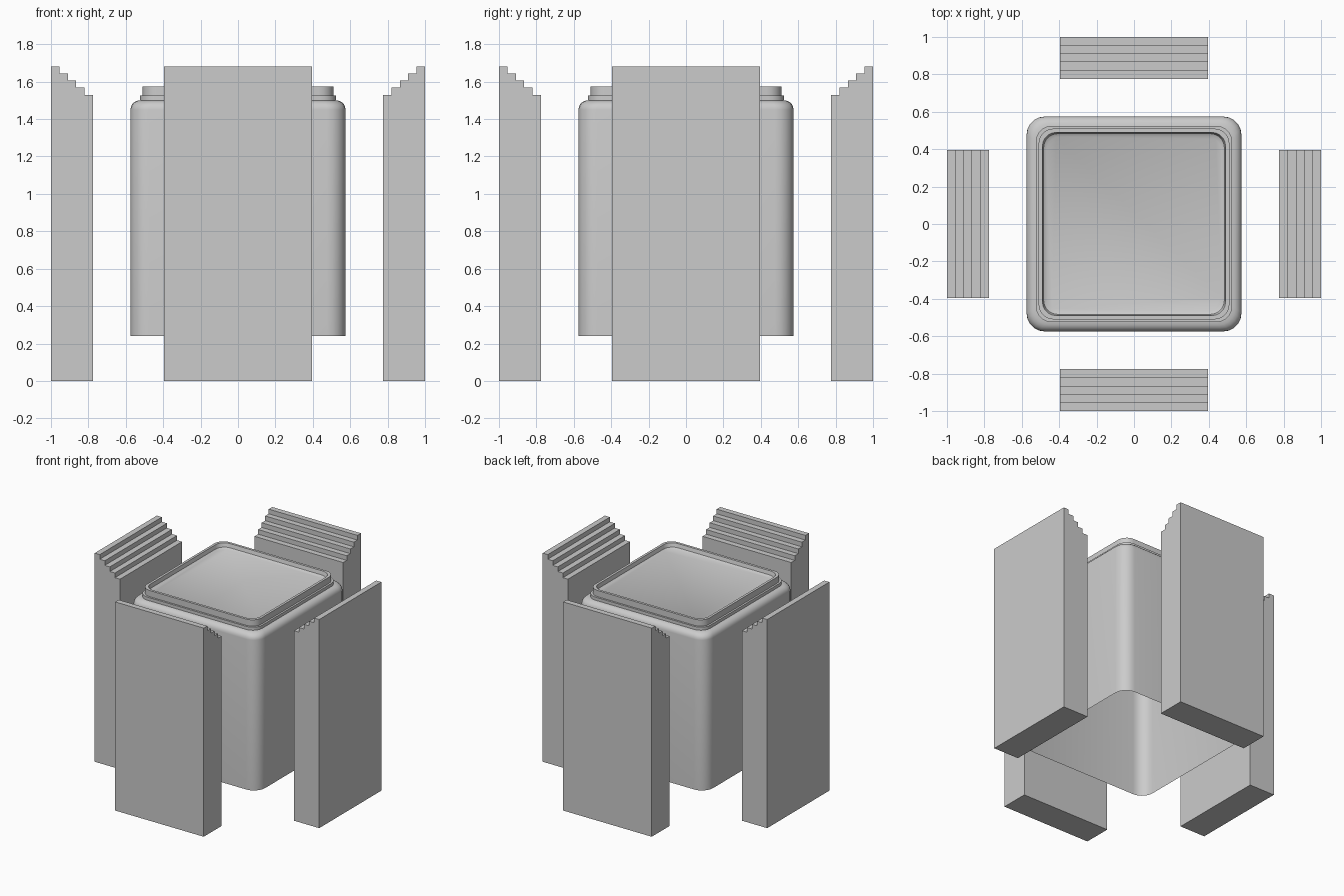
import bpy, bmesh, math
from mathutils import Matrix

if "Cube" in bpy.data.objects:
    bpy.data.objects.remove(bpy.data.objects["Cube"])


def finish(bm, name):
    mesh = bpy.data.meshes.new(name)
    bm.to_mesh(mesh)
    bm.free()
    obj = bpy.data.objects.new(name, mesh)
    bpy.context.collection.objects.link(obj)
    return obj


def rounded_square(half, radius, z, segments=5):
    pts = []
    for q in range(4):
        for i in range(segments + 1):
            a = math.pi / 2 * (q + i / segments)
            mid = math.pi / 2 * (q + 0.5)
            cx = math.copysign(half - radius, math.cos(mid))
            cy = math.copysign(half - radius, math.sin(mid))
            pts.append((cx + radius * math.cos(a), cy + radius * math.sin(a), z))
    return pts


# Central pillar: open-bottomed shell with rounded shoulder, lip and recessed top
HALF, RADIUS, SHOULDER = 0.575, 0.10, 0.05
profile = [(HALF, RADIUS, 0.24)]
for i in range(6):
    a = math.pi / 2 * i / 5
    inset = SHOULDER * (1 - math.cos(a))
    profile.append((HALF - inset, RADIUS - inset * 0.3, 1.45 + SHOULDER * math.sin(a)))
profile += [(0.525, 0.085, 1.525), (0.51, 0.08, 1.525), (0.51, 0.08, 1.575),
            (0.49, 0.075, 1.575), (0.483, 0.075, 1.545), (0.468, 0.075, 1.535)]

bm = bmesh.new()
rings = [[bm.verts.new(p) for p in rounded_square(*row)] for row in profile]
for low, high in zip(rings, rings[1:]):
    for i in range(len(low)):
        j = (i + 1) % len(low)
        bm.faces.new((low[i], low[j], high[j], high[i]))
bm.faces.new(rings[-1])
pillar = finish(bm, "central_pillar")
bpy.context.view_layer.objects.active = pillar
pillar.select_set(True)
bpy.ops.object.shade_smooth_by_angle(angle=math.radians(35))


# Four side slabs: stepped profile extruded across the width
def slab(name, angle):
    steps, inner, outer, low, high = 5, 0.775, 1.0, 1.53, 1.68
    outline = [(outer, 0), (inner, 0)][::-1]
    for i in reversed(range(steps)):
        z = low + (high - low) * i / (steps - 1)
        dx = (outer - inner) / steps
        outline += [(inner + dx * (i + 1), z), (inner + dx * i, z)]
    b = bmesh.new()
    face = b.faces.new([b.verts.new((x, -0.395, z)) for x, z in outline])
    moved = bmesh.ops.extrude_face_region(b, geom=[face])["geom"]
    bmesh.ops.translate(b, vec=(0, 0.79, 0),
                        verts=[v for v in moved if isinstance(v, bmesh.types.BMVert)])
    bmesh.ops.recalc_face_normals(b, faces=b.faces)
    bmesh.ops.rotate(b, verts=b.verts, matrix=Matrix.Rotation(angle, 3, 'Z'))
    finish(b, name)


for k, side in enumerate(("right", "back", "left", "front")):
    slab(side + "_stepped_slab", k * math.pi / 2)
